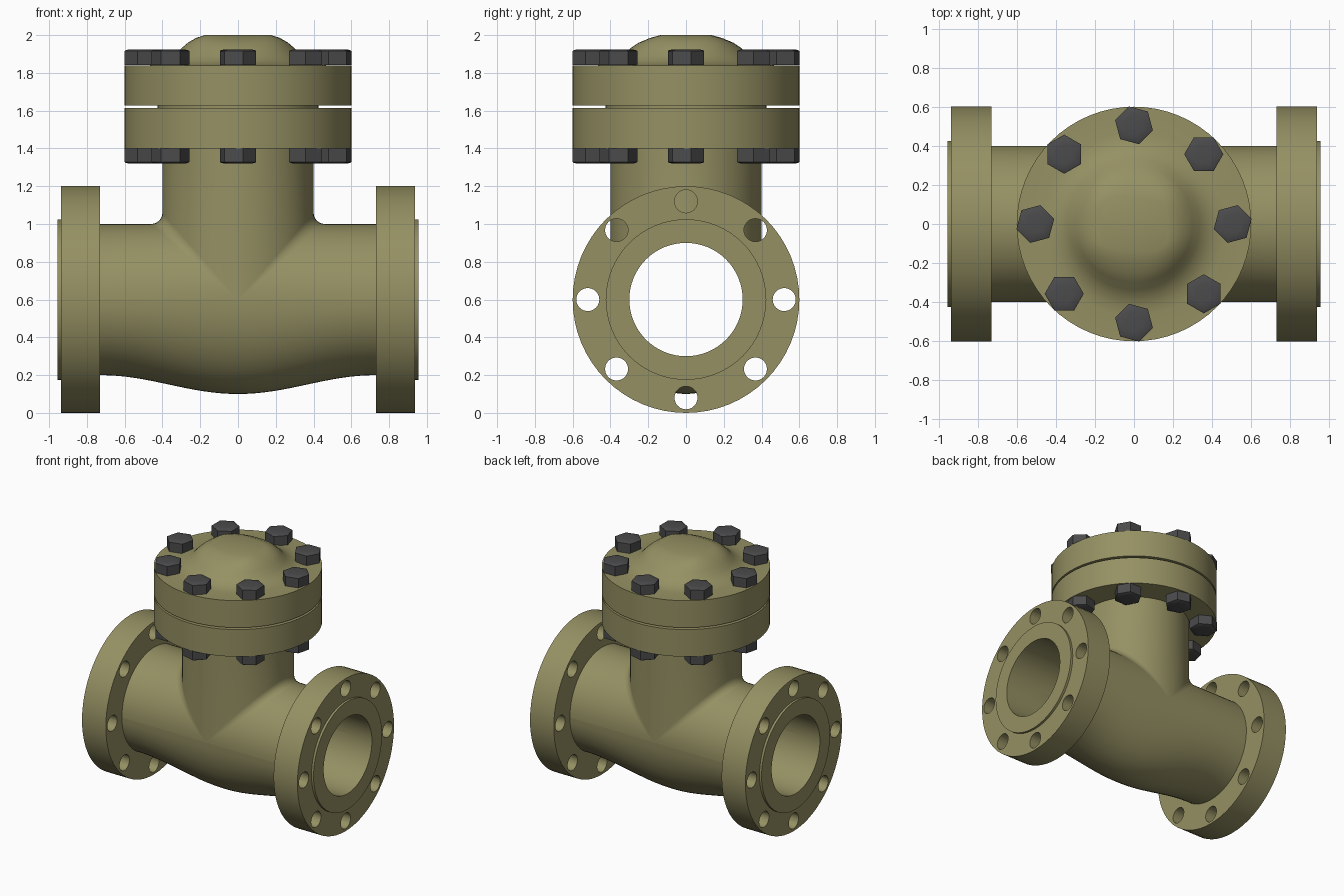
import bpy, bmesh
from math import sin, cos, pi, radians
from mathutils import Matrix, Vector

if "Cube" in bpy.data.objects:
    bpy.data.objects.remove(bpy.data.objects["Cube"], do_unlink=True)

SEG = 64
AXIS_Z = 0.6          # height of the pipe axis
FLANGE_X = 0.73       # inner face of the end flanges
NECK_TOP = 1.40


def material(name, rgb):
    mat = bpy.data.materials.new(name)
    mat.use_nodes = True
    mat.diffuse_color = (*rgb, 1)
    bsdf = next(n for n in mat.node_tree.nodes if n.type == 'BSDF_PRINCIPLED')
    bsdf.inputs["Base Color"].default_value = (*rgb, 1)
    return mat


olive = material("olive paint", (0.30, 0.28, 0.125))
dark = material("dark steel", (0.07, 0.07, 0.073))
parts = []


def finish(name, bm, mat):
    mesh = bpy.data.meshes.new(name)
    bm.to_mesh(mesh)
    bm.free()
    mesh.materials.append(mat)
    obj = bpy.data.objects.new(name, mesh)
    bpy.context.collection.objects.link(obj)
    parts.append(obj)
    return obj


def loft(bm, rings, n=SEG, hollow=False, matrix=Matrix(), phase=0.0):
    """Skin rings (height, half x, half y, squareness); hollow joins last to first."""
    loops = []
    for z, hx, hy, p in rings:
        loop = []
        for k in range(n):
            a = 2 * pi * k / n + phase
            c, s = cos(a), sin(a)
            q = (abs(c) ** p + abs(s) ** p) ** (-1 / p)
            loop.append(bm.verts.new(matrix @ Vector((hx * c * q, hy * s * q, z))))
        loops.append(loop)
    faces = []
    pairs = list(zip(loops, loops[1:]))
    if hollow:
        pairs.append((loops[-1], loops[0]))
    else:
        faces += [bm.faces.new(loops[0]), bm.faces.new(loops[-1])]
    for lo, hi in pairs:
        for k in range(n):
            m = (k + 1) % n
            faces.append(bm.faces.new((lo[k], lo[m], hi[m], hi[k])))
    bmesh.ops.recalc_face_normals(bm, faces=faces)


def circles(profile):
    return [(z, r, r, 2) for r, z in profile]


def tee_skin(bm, radius, top, fillet=0.0, bulge=0.0, inward=False):
    """Run pipe meeting a vertical branch of equal radius, made as four quadrants."""
    steps = SEG // 4
    upper, lower = [], []
    for i in range(steps + 1):
        a = pi / 2 * i / steps
        y, w, f = radius * cos(a), radius * sin(a), fillet * sin(a)
        row = [(FLANGE_X, y, AXIS_Z + w)]
        for j in range(7):
            b = pi / 2 * j / 6
            row.append((w + f - f * sin(b), y, AXIS_Z + w + f - f * cos(b)))
        row.append((w, y, top))
        upper.append(row)
        row = []
        for j in range(17):
            x = FLANGE_X * j / 16
            swell = 1 + bulge * (0.5 + 0.5 * cos(pi * x / FLANGE_X))
            row.append((x, y, AXIS_Z - w * swell))
        lower.append(row)
    for sx in (1, -1):
        for sy in (1, -1):
            for grid in (upper, lower):
                v = [[bm.verts.new((sx * x, sy * y, z)) for x, y, z in r] for r in grid]
                for r0, r1 in zip(v, v[1:]):
                    for j in range(len(r0) - 1):
                        quad = [r0[j], r0[j + 1], r1[j + 1], r1[j]]
                        if (sx * sy < 0) != inward:
                            quad.reverse()
                        bm.faces.new(quad)


# Valve body: outer casting and inner passage
bm = bmesh.new()
tee_skin(bm, 0.4, NECK_TOP, fillet=0.06, bulge=0.25)
tee_skin(bm, 0.3, NECK_TOP, inward=True)
bmesh.ops.remove_doubles(bm, verts=bm.verts, dist=0.0004)
bmesh.ops.dissolve_degenerate(bm, edges=bm.edges, dist=0.0002)
finish("valve_body", bm, olive)

# End flanges with raised faces and eight drilled holes
end_profile = [(0.3, FLANGE_X), (0.6, FLANGE_X), (0.6, 0.937),
               (0.425, 0.937), (0.425, 0.955), (0.3, 0.955)]
for side, name in ((1, "left_end_flange"), (-1, "right_end_flange")):
    turn = Matrix.Translation((0, 0, AXIS_Z)) @ Matrix.Rotation(side * pi / 2, 4, 'Y')
    bm = bmesh.new()
    loft(bm, circles(end_profile), hollow=True, matrix=turn)
    flange = finish(name, bm, olive)

    bm = bmesh.new()
    for k in range(8):
        a = k * pi / 4
        place = turn @ Matrix.Translation((0.52 * cos(a), 0.52 * sin(a), 0))
        loft(bm, circles([(0.061, 0.65), (0.061, 1.05)]), n=24, matrix=place)
    drill = finish("hole_cutter", bm, olive)
    parts.remove(drill)
    drill.hide_render = True

    cut = flange.modifiers.new("holes", 'BOOLEAN')
    cut.operation = 'DIFFERENCE'
    cut.solver = 'EXACT'
    cut.object = drill
    bpy.context.view_layer.objects.active = flange
    bpy.ops.object.modifier_apply(modifier=cut.name)
    bpy.data.objects.remove(drill, do_unlink=True)

# Flange on top of the neck
bm = bmesh.new()
loft(bm, circles([(0.3, NECK_TOP), (0.6, NECK_TOP), (0.6, 1.613), (0.3, 1.613)]), hollow=True)
finish("neck_flange", bm, olive)

# Bolted cover: raised joint face, disc, and dome blending into a squared pad
cover = circles([(0.425, 1.612), (0.425, 1.628), (0.6, 1.628), (0.6, 1.84),
                 (0.47, 1.84), (0.42, 1.847), (0.375, 1.864), (0.335, 1.893)])
cover += [(1.93, 0.30, 0.295, 2.1), (1.96, 0.265, 0.25, 2.4),
          (1.985, 0.222, 0.19, 3), (2.0, 0.175, 0.135, 5)]
bm = bmesh.new()
loft(bm, cover)
finish("cover", bm, olive)

# Hexagonal bolt heads above and nuts below
hex_profile = [(0.1, 0), (0.1, 0.074), (0.088, 0.08), (0.05, 0.083)]
for name, height, flip in (("cover_bolt", 1.842, 0), ("cover_nut", 1.402, pi)):
    for k in range(8):
        place = (Matrix.Rotation(k * pi / 4, 4, 'Z') @ Matrix.Translation((0.505, 0, height))
                 @ Matrix.Rotation(flip, 4, 'X'))
        bm = bmesh.new()
        loft(bm, circles(hex_profile), n=6, matrix=place, phase=radians(-15 if flip else 15))
        finish(f"{name}_{k + 1}", bm, dark)

# Smooth shading with sharp rims
bpy.ops.object.select_all(action='DESELECT')
for obj in parts:
    obj.select_set(True)
bpy.context.view_layer.objects.active = parts[0]
bpy.ops.object.shade_smooth_by_angle(angle=radians(35))
